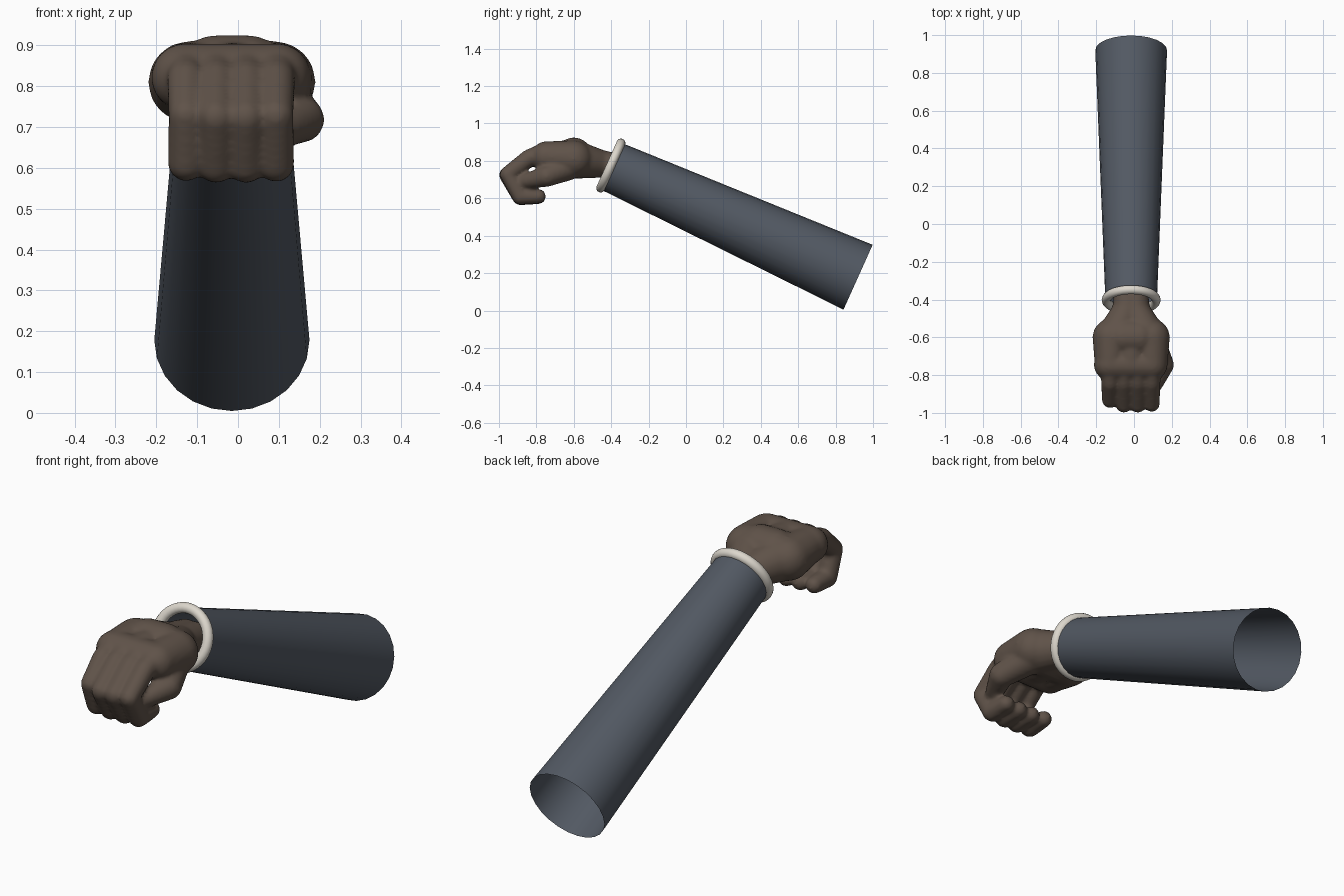
import bpy, bmesh, math
from mathutils import Vector, Matrix

if "Cube" in bpy.data.objects:
    bpy.data.objects.remove(bpy.data.objects["Cube"])

CX = -0.015                                   # arm centre line
WRIST = Vector((CX, -0.39, 0.767))            # narrow sleeve end
ELBOW = Vector((CX, 0.92, 0.178))             # wide sleeve end
AXIS = (WRIST - ELBOW).normalized()


def material(name, rgb):
    m = bpy.data.materials.new(name)
    m.diffuse_color = (*rgb, 1)
    m.use_nodes = True
    m.node_tree.nodes["Principled BSDF"].inputs["Base Color"].default_value = m.diffuse_color
    return m


cloth = material("slate cloth", (0.085, 0.10, 0.125))
cuff_white = material("off white", (0.72, 0.68, 0.61))
glove = material("brown", (0.115, 0.085, 0.066))


def finish(bm, name, mat):
    me = bpy.data.meshes.new(name)
    bm.to_mesh(me)
    bm.free()
    me.materials.append(mat)
    me.polygons.foreach_set("use_smooth", [True] * len(me.polygons))
    ob = bpy.data.objects.new(name, me)
    bpy.context.collection.objects.link(ob)
    return ob


def limb(bm, points):
    """Chain of rounded, tapered segments through (x, y, z, radius) points."""
    for a, b in zip(points, points[1:]):
        part = bmesh.new()
        for x, y, z, r in (a, b):
            bmesh.ops.create_icosphere(part, subdivisions=3, radius=r,
                                       matrix=Matrix.Translation((x, y, z)))
        hull = bmesh.ops.convex_hull(part, input=part.verts[:])
        inside = {g for g in hull["geom_interior"] + hull["geom_unused"]
                  if isinstance(g, bmesh.types.BMVert)}
        bmesh.ops.delete(part, geom=list(inside), context='VERTS')
        # keep only the hull skin
        hull = bmesh.ops.convex_hull(part, input=part.verts[:])
        tmp = bpy.data.meshes.new("segment")
        part.to_mesh(tmp)
        part.free()
        bm.from_mesh(tmp)
        bpy.data.meshes.remove(tmp)


# Sleeve: open tapered tube
turn = AXIS.to_track_quat('Z', 'X').to_matrix().to_4x4()
bm = bmesh.new()
bmesh.ops.create_cone(bm, cap_ends=False, segments=24, radius1=0.19, radius2=0.137,
                      depth=(WRIST - ELBOW).length,
                      matrix=Matrix.Translation((WRIST + ELBOW) / 2) @ turn)
finish(bm, "sleeve", cloth)

# Cuff ring
bpy.ops.mesh.primitive_torus_add(major_radius=0.132, minor_radius=0.024,
                                 major_segments=40, minor_segments=14)
cuff = bpy.context.object
cuff.name = "cuff_ring"
cuff.matrix_world = Matrix.Translation((CX, -0.402, 0.775)) @ turn
cuff.data.materials.append(cuff_white)
bpy.ops.object.shade_smooth()

# Hand: rounded segments fused into one soft skin
bm = bmesh.new()
# wrist, two strands side by side
for s in (-1, 1):
    limb(bm, [(CX + s * 0.02, -0.35, 0.765, 0.07),
              (CX + s * 0.025, -0.46, 0.785, 0.075),
              (CX + s * 0.075, -0.58, 0.805, 0.10)])
# palm: heel, knuckle row and sides
limb(bm, [(CX - 0.10, -0.60, 0.81, 0.10), (CX + 0.10, -0.60, 0.81, 0.10)])
limb(bm, [(CX - 0.04, -0.60, 0.825, 0.10), (CX + 0.04, -0.60, 0.825, 0.10)])
limb(bm, [(CX - 0.115, -0.745, 0.822, 0.083), (CX + 0.105, -0.745, 0.822, 0.083)])
for s in (-1, 1):
    limb(bm, [(CX + s * 0.105, -0.60, 0.81, 0.10), (CX + s * 0.11, -0.745, 0.822, 0.083)])
limb(bm, [(CX, -0.60, 0.81, 0.10), (CX, -0.745, 0.822, 0.083)])
# four curled fingers
for i, (reach, drop) in enumerate([(0.025, 0.005), (0.0, 0.0), (0.0, 0.0), (0.005, 0.003)]):
    x = -0.127 + i * 0.0735
    limb(bm, [(x, -0.76, 0.845, 0.05),
              (x, -0.84, 0.815, 0.047),
              (x, -0.957 + reach, 0.725 + drop, 0.043),
              (x, -0.885, 0.607 + drop, 0.045),
              (x, -0.787, 0.607 + drop, 0.038)])
# thumb
limb(bm, [(0.10, -0.63, 0.765, 0.07),
          (0.155, -0.745, 0.718, 0.057),
          (0.115, -0.84, 0.695, 0.043),
          (0.085, -0.90, 0.685, 0.035)])
hand = finish(bm, "hand", glove)
skin = hand.modifiers.new("skin", 'REMESH')
skin.mode = 'VOXEL'
skin.voxel_size = 0.01
skin.use_smooth_shade = True
soft = hand.modifiers.new("soft", 'SMOOTH')
soft.factor = 0.5
soft.iterations = 6
